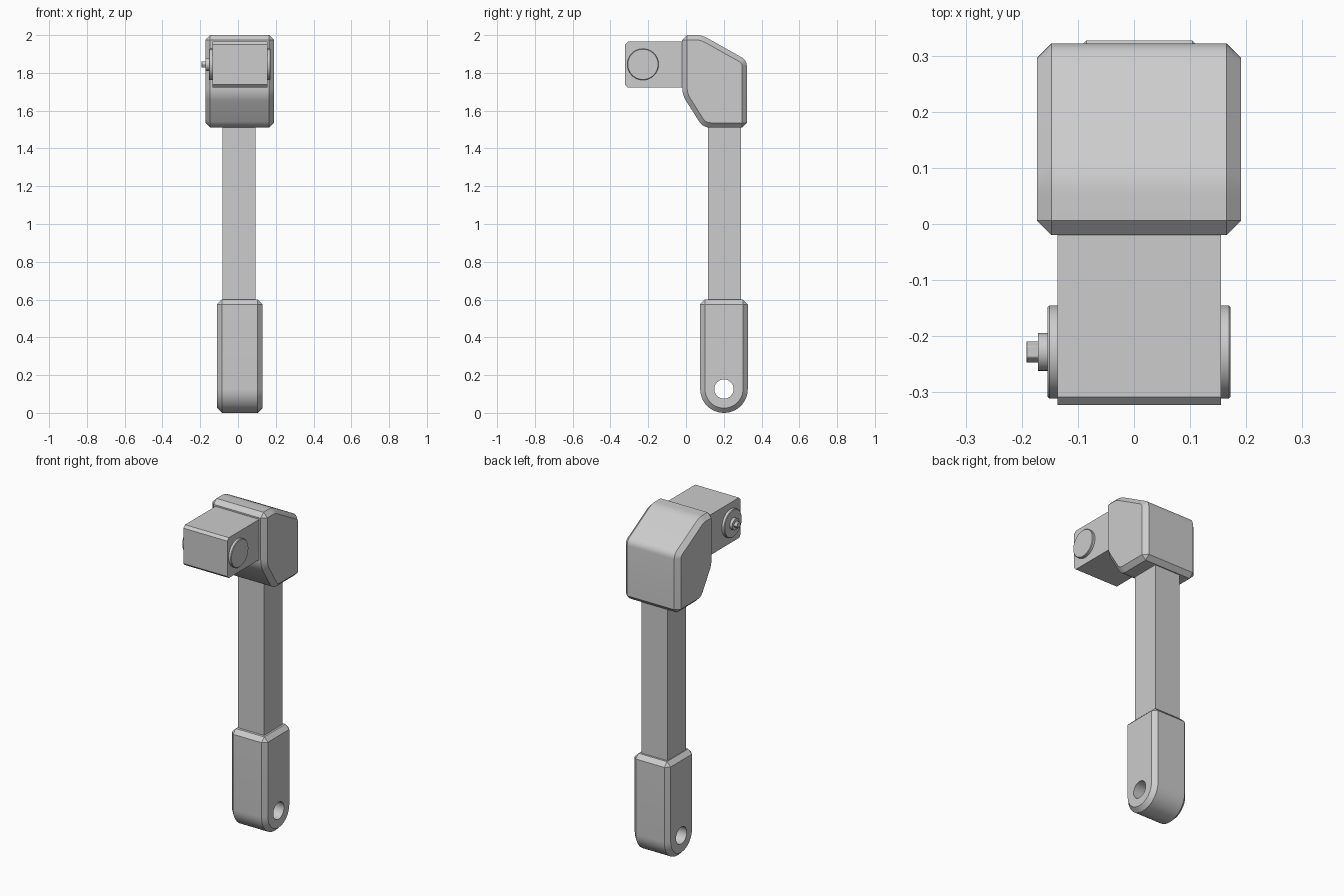
import bpy
import bmesh
from math import sin, cos, tan, tau, pi
from mathutils import Vector

cube = bpy.data.objects.get("Cube")
if cube:
    bpy.data.objects.remove(cube, do_unlink=True)

grey = bpy.data.materials.new("light grey")
grey.use_nodes = True
colour = (0.604, 0.604, 0.604, 1)
grey.diffuse_color = colour
grey.node_tree.nodes["Principled BSDF"].inputs["Base Color"].default_value = colour


def circle(y, z, r, sides=48):
    return [(y + r * cos(tau * i / sides), z + r * sin(tau * i / sides)) for i in range(sides)]


def rounded(corners, steps=5):
    """Turn (y, z, radius) corners into an outline with arcs; radius 0 stays sharp."""
    outline = []
    for i, (y, z, r) in enumerate(corners):
        p = Vector((y, z))
        if r == 0:
            outline.append(p)
            continue
        a = (Vector(corners[i - 1][:2]) - p).normalized()
        b = (Vector(corners[(i + 1) % len(corners)][:2]) - p).normalized()
        half = a.angle(b) / 2
        centre = p + (a + b).normalized() * r / sin(half)
        start = (p + a * r / tan(half) - centre).normalized()
        end = (p + b * r / tan(half) - centre).normalized()
        outline += [centre + start.slerp(end, k / steps) * r for k in range(steps + 1)]
    return outline


def prism(name, outline, x0, x1, chamfer=0.0):
    """Extrude a side outline across x and chamfer its sharp edges."""
    bm = bmesh.new()
    face = bm.faces.new([bm.verts.new((x0, y, z)) for y, z in outline])
    grown = bmesh.ops.extrude_face_region(bm, geom=[face])
    moved = [v for v in grown["geom"] if isinstance(v, bmesh.types.BMVert)]
    bmesh.ops.translate(bm, verts=moved, vec=(x1 - x0, 0, 0))
    bmesh.ops.recalc_face_normals(bm, faces=bm.faces)
    mesh = bpy.data.meshes.new(name)
    bm.to_mesh(mesh)
    bm.free()
    mesh.materials.append(grey)
    obj = bpy.data.objects.new(name, mesh)
    bpy.context.collection.objects.link(obj)
    if chamfer:
        mod = obj.modifiers.new("chamfer", "BEVEL")
        mod.width = chamfer
        mod.segments = 1
        mod.limit_method = "ANGLE"
        mod.angle_limit = pi / 4
        mod.use_clamp_overlap = False
        apply(obj, mod)
    return obj


def apply(obj, mod):
    bpy.context.view_layer.objects.active = obj
    bpy.ops.object.modifier_apply(modifier=mod.name)


# Lower lug: rounded bottom, chamfered rim, cross hole
cy, cz, r = 0.201, 0.126, 0.126
arc = [(cy - r * cos(pi * i / 24), cz - r * sin(pi * i / 24)) for i in range(25)]
lug = prism("lower_lug", arc + [(cy + r, 0.6), (cy - r, 0.6)], -0.11, 0.129, 0.025)
cutter = prism("hole_cutter", circle(cy, cz, 0.051), -0.3, 0.3)
cutter.hide_render = True
hole = lug.modifiers.new("hole", "BOOLEAN")
hole.object = cutter
hole.solver = "EXACT"
apply(lug, hole)
bpy.data.objects.remove(cutter, do_unlink=True)

# Square shaft
prism("shaft", [(0.116, 0.58), (0.29, 0.58), (0.29, 1.53), (0.116, 1.53)], -0.081, 0.092)

# Head housing
head = rounded([(-0.02, 2.0, 0), (0.085, 2.0, 0.12), (0.322, 1.867, 0.05),
                (0.322, 1.51, 0), (0.09, 1.51, 0.07), (-0.02, 1.684, 0.13)])
prism("head_housing", head, -0.173, 0.191, 0.026)

# Forward block with chamfered front edges
c = 0.015
y0, y1, z0, z1 = -0.323, 0.05, 1.723, 1.965
block = [(y0 + c, z0), (y1, z0), (y1, z1), (y0 + c, z1), (y0, z1 - c), (y0, z0 + c)]
prism("forward_block", block, -0.136, 0.155)

# Pivot caps on both sides, with a stepped pin on the right
py, pz = -0.228, 1.845
prism("left_pivot_cap", circle(py, pz, 0.083), 0.15, 0.172, 0.003)
prism("right_pivot_cap", circle(py, pz, 0.083), -0.154, -0.13, 0.003)
prism("right_pin_collar", circle(py, pz, 0.034, 24), -0.171, -0.15)
prism("right_pin_tip", circle(py, pz, 0.019, 6), -0.192, -0.165, 0.001)

# Smooth the rounded faces, keep chamfers crisp
for obj in bpy.context.scene.objects:
    if obj.type == "MESH" and obj.data.materials and obj.data.materials[0] == grey:
        bpy.ops.object.select_all(action="DESELECT")
        obj.select_set(True)
        bpy.context.view_layer.objects.active = obj
        bpy.ops.object.shade_smooth_by_angle(angle=pi / 7)
